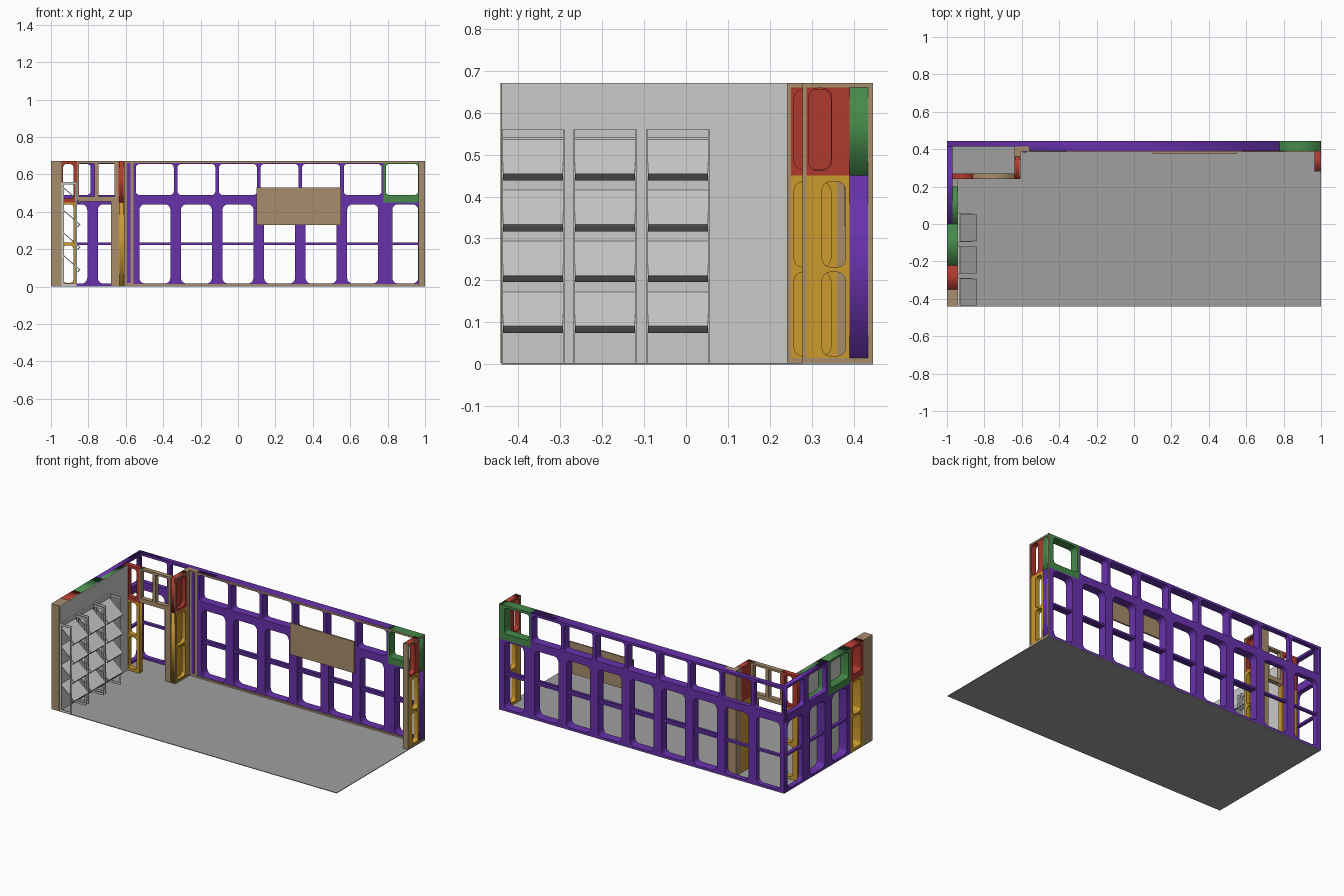
import bpy, bmesh
from math import cos, sin, pi

if "Cube" in bpy.data.objects:
    bpy.data.objects.remove(bpy.data.objects["Cube"])


def material(name, r, g, b):
    m = bpy.data.materials.new(name)
    m.use_nodes = True
    m.diffuse_color = (r, g, b, 1)
    m.node_tree.nodes["Principled BSDF"].inputs["Base Color"].default_value = (r, g, b, 1)
    return m


PURPLE = material("purple", .138, .032, .413)
GOLD = material("gold", .59, .32, .027)
RED = material("red", .43, .042, .027)
GREEN = material("green", .061, .254, .069)
TAN = material("plywood tan", .39, .27, .15)
FLOOR = material("floor grey", .352, .352, .352)
BOARD = material("board grey", .59, .59, .58)
LIP = material("lip grey", .2, .2, .2)


def finish(name, bm, mat):
    bmesh.ops.recalc_face_normals(bm, faces=bm.faces)
    me = bpy.data.meshes.new(name)
    bm.to_mesh(me)
    bm.free()
    me.materials.clear()
    me.materials.append(mat)
    ob = bpy.data.objects.new(name, me)
    bpy.context.collection.objects.link(ob)
    return ob


def box(name, mat, x, y, z):
    bm = bmesh.new()
    bmesh.ops.create_cube(bm, size=1)
    for v in bm.verts:
        v.co = [r[0] if c < 0 else r[1] for c, r in zip(v.co, (x, y, z))]
    return finish(name, bm, mat)


def rounded(u, z, r):
    pts = []
    for cu, cz, start in ((u[1] - r, z[1] - r, 0), (u[0] + r, z[1] - r, 1),
                          (u[0] + r, z[0] + r, 2), (u[1] - r, z[0] + r, 3)):
        for i in range(5):
            a = (start + i / 4) * pi / 2
            pts.append((cu + r * cos(a), cz + r * sin(a)))
    return pts


def panel(name, mat, axis, u, z, d, holes=(), r=.018):
    """Flat sheet across x (axis 'y') or y (axis 'x') with rounded cut-outs."""
    cu = bpy.data.curves.new(name, 'CURVE')
    cu.dimensions, cu.fill_mode = '2D', 'BOTH'
    cu.extrude = (d[1] - d[0]) / 2
    loops = [[(u[0], z[0]), (u[1], z[0]), (u[1], z[1]), (u[0], z[1])]]
    loops += [rounded(hu, hz, r) for hu, hz in holes]
    for pts in loops:
        sp = cu.splines.new('POLY')
        sp.points.add(len(pts) - 1)
        for p, (a, b) in zip(sp.points, pts):
            p.co = (a, b, 0, 1)
        sp.use_cyclic_u = True
    tmp = bpy.data.objects.new("helper", cu)
    bpy.context.collection.objects.link(tmp)
    dg = bpy.context.evaluated_depsgraph_get()
    me = bpy.data.meshes.new_from_object(tmp.evaluated_get(dg))
    bm = bmesh.new()
    bm.from_mesh(me)
    bpy.data.objects.remove(tmp)
    bpy.data.curves.remove(cu)
    bpy.data.meshes.remove(me)
    mid = (d[0] + d[1]) / 2
    for v in bm.verts:
        a, b, w = v.co
        v.co = (a, w + mid, b) if axis == 'y' else (w + mid, a, b)
    bmesh.ops.remove_doubles(bm, verts=bm.verts, dist=1e-5)
    return finish(name, bm, mat)


STEP = .2222
LOW, HIGH, TOP = .003, .45, .67
LOW_Z, HIGH_Z = (.016, .44), (.49, .655)


def bays(start, first, last, half, z):
    """Cut-outs centred in a run of equal bays."""
    mids = [start + STEP * (i + .5) for i in range(first, last)]
    return [((m - half, m + half), z) for m in mids]


# Floor
box("floor", FLOOR, (-1, 1), (-.44, .445), (0, .004))

# Back wall: outer skin over the full width, inner skin up to the closet
for skin, d, x0, i0 in (("outer", (.415, .445), -1, 0), ("inner", (.39, .415), -.56, 2)):
    panel(f"back_wall_lower_{skin}", PURPLE, 'y', (x0, .997), (LOW, HIGH), d,
          bays(-1, i0, 8, .083, LOW_Z) + [((.825, .963), LOW_Z)], .03)
    panel(f"back_wall_upper_{skin}", PURPLE, 'y', (x0, .778), (HIGH, TOP), d,
          bays(-1, i0, 8, .101, HIGH_Z))
    panel(f"back_wall_end_{skin}", GREEN, 'y', (.778, .997), (HIGH, TOP), d,
          [((.79, .963), HIGH_Z)])
box("back_wall_mid_rail", PURPLE, (-.99, .99), (.42, .44), (.222, .235))
box("back_wall_inner_rail", PURPLE, (-.55, .99), (.395, .412), (.222, .235))

# Plywood trim along the inside of the back wall
for part, z in (("bottom", (.004, .014)), ("top", (.66, .67))):
    box(f"back_trim_{part}", TAN, (-.56, .966), (.384, .39), z)
box("back_wall_sign_board", TAN, (.1, .55), (.376, .386), (.33, .53))

# Left side wall, outer and inner skins
Y0 = .445 - 3 * STEP
for skin, d, y1, n in (("outer", (-1, -.97), .415, 3), ("inner", (-.97, -.945), .2, 2)):
    panel(f"side_wall_lower_{skin}", PURPLE, 'x', (Y0, y1), (LOW, HIGH), d,
          bays(Y0, 0, n, .075, LOW_Z), .03)
    panel(f"side_wall_green_{skin}", GREEN, 'x', (Y0, Y0 + STEP), (HIGH, TOP), d,
          bays(Y0, 0, 1, .09, HIGH_Z))
    panel(f"side_wall_upper_{skin}", PURPLE if n > 2 else GREEN, 'x', (Y0 + STEP, y1),
          (HIGH, TOP), d, bays(Y0, 1, n, .09, HIGH_Z))
    panel(f"side_wall_red_{skin}", RED, 'x', (-.35, Y0), (HIGH, TOP), d,
          [((-.325, -.245), HIGH_Z)])
    panel(f"side_wall_gold_{skin}", GOLD, 'x', (-.35, Y0), (LOW, HIGH), d,
          [((-.325, -.245), (.02, .22)), ((-.325, -.245), (.235, .44))])
box("side_wall_mid_rail", PURPLE, (-.995, -.975), (Y0, .42), (.222, .235))
box("side_wall_end_post", TAN, (-1, -.945), (-.442, -.35), (LOW, TOP))
box("side_wall_board", BOARD, (-.945, -.94), (-.44, .24), (.004, TOP))

# Return panel at the right-hand end, edged with plywood
panel("return_red", RED, 'x', (.285, .39), (HIGH, TOP), (.965, .997),
      [((.292, .347), (.462, .658))], .022)
panel("return_gold", GOLD, 'x', (.285, .39), (LOW, HIGH), (.965, .997),
      [((.324, .38), (.02, .22)), ((.324, .38), (.232, .435))], .02)
box("return_front_edge", TAN, (.965, 1), (.277, .287), (LOW, TOP))
for part, y, z in (("back", (.433, .445), (LOW, TOP)),
                   ("bottom", (.28, .445), (LOW, .015)),
                   ("top", (.28, .445), (.66, TOP))):
    box(f"return_trim_{part}", TAN, (.996, 1), y, z)

# Closet: narrow panel, window header and door post across the front
CD = (.24, .27)
panel("closet_front_red", RED, 'y', (-.97, -.86), (HIGH, TOP), CD,
      [((-.935, -.88), (.47, .655))])
panel("closet_front_gold", GOLD, 'y', (-.97, -.86), (LOW, HIGH), CD,
      [((-.935, -.88), (.02, .22)), ((-.935, -.88), (.235, .44))])
panel("closet_header", TAN, 'y', (-.86, -.64), (.455, TOP), CD,
      [((-.85, -.767), (.482, .657)), ((-.747, -.66), (.482, .657))], .003)
box("closet_door_post", TAN, (-.68, -.64), CD, (LOW, .46))

# Closet side wall with a thin closing sheet behind its cut-outs
for part, mat, z, holes in (
        ("red", RED, (HIGH, TOP), [(.465, .655)]),
        ("gold", GOLD, (LOW, HIGH), [(.02, .22), (.232, .435)])):
    panel(f"closet_side_{part}", mat, 'x', (.241, .36), z, (-.634, -.611),
          [((.257, .345), h) for h in holes], .022)
    box(f"closet_side_{part}_sheet", mat, (-.64, -.634), (.241, .36), z)
box("closet_side_back_post", TAN, (-.64, -.61), (.36, .415), (LOW, TOP))
for part, y, z in (("front", (.24, .25), (LOW, TOP)),
                   ("bottom", (.24, .39), (LOW, .015)),
                   ("top", (.24, .39), (.66, TOP))):
    box(f"closet_trim_{part}", TAN, (-.613, -.608), y, z)
box("closet_corner_post", TAN, (-.61, -.56), (.387, .415), (LOW, TOP))
box("closet_corner_inlay", PURPLE, (-.594, -.576), (.383, .388), (.02, .66))


# Display racks on the side wall: light frames carrying tilted trays
def sheet(name, mat, profile, y):
    bm = bmesh.new()
    rows = [[bm.verts.new((x, yy, z)) for x, z in profile] for yy in y]
    bm.faces.new(rows[0])
    bm.faces.new(rows[1])
    n = len(profile)
    for i in range(n):
        j = (i + 1) % n
        bm.faces.new((rows[0][i], rows[0][j], rows[1][j], rows[1][i]))
    return finish(name, bm, mat)


for c, ya in enumerate((-.44, -.268, -.095)):
    yb = ya + .151
    for side, y in (("near", (ya, ya + .004)), ("far", (yb - .004, yb))):
        for part, x in (("back", (-.94, -.93)), ("front", (-.872, -.862))):
            box(f"rack_{c}_{side}_{part}_post", BOARD, x, y, (.004, .56))
        for part, z in (("top", (.545, .56)), ("foot", (.004, .016))):
            box(f"rack_{c}_{side}_{part}_bar", BOARD, (-.94, -.862), y, z)
    box(f"rack_{c}_top_rail", BOARD, (-.94, -.93), (ya, yb), (.54, .56))
    for k in range(4):
        z = .075 + .121 * k
        inner = (ya + .004, yb - .004)
        sheet(f"rack_{c}_tray_{k}", BOARD,
              [(-.938, z + .098), (-.842, z + .015), (-.846, z + .012), (-.938, z + .092)], inner)
        sheet(f"rack_{c}_tray_lip_{k}", LIP,
              [(-.842, z + .016), (-.856, z), (-.86, z + .003), (-.848, z + .018)], inner)
